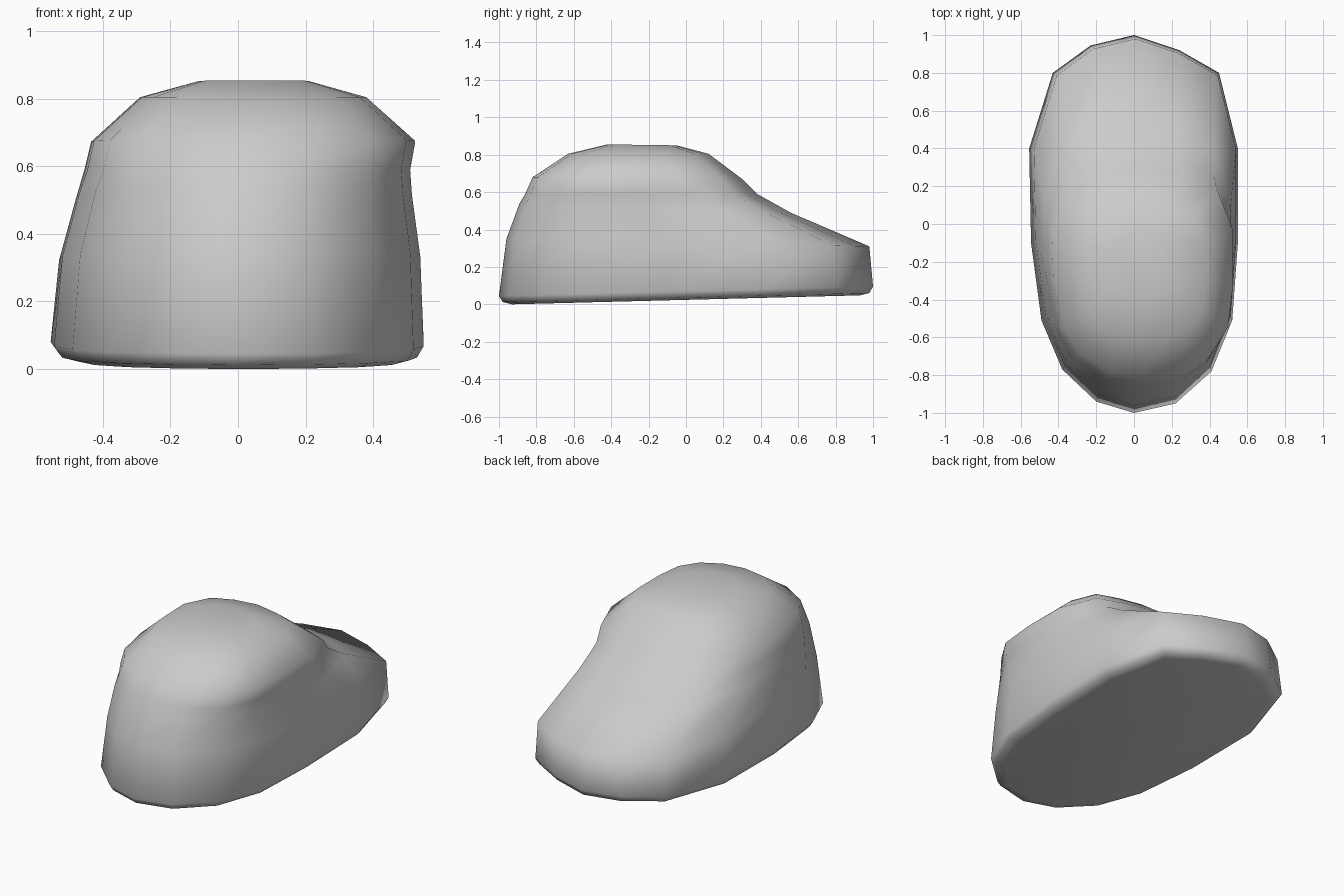
import bpy, bmesh

# Plan outline of the body (16 sides), anticlockwise from the back
outline = [(0, 1), (-0.23, 0.945), (-0.43, 0.80), (-0.555, 0.40),
           (-0.545, -0.10), (-0.49, -0.51), (-0.38, -0.77), (-0.20, -0.94),
           (0, -1), (0.22, -0.95), (0.41, -0.78), (0.52, -0.51),
           (0.55, -0.10), (0.55, 0.40), (0.45, 0.80), (0.24, 0.92)]

# Rings from sole to crown:
# left x, right x, front y, back y, front z, back z
rings = [(-0.48, 0.48, -0.93, 0.93, 0.000, 0.048),
         (-0.53, 0.53, -0.98, 0.98, 0.012, 0.060),
         (-0.555, 0.55, -1.00, 1.00, 0.045, 0.095),
         (-0.53, 0.54, -0.96, 0.98, 0.350, 0.310),
         (-0.48, 0.515, -0.89, 0.56, 0.540, 0.490),
         (-0.455, 0.51, -0.86, 0.38, 0.590, 0.590),
         (-0.435, 0.525, -0.82, 0.30, 0.680, 0.670),
         (-0.29, 0.38, -0.63, 0.12, 0.805, 0.805),
         (-0.12, 0.21, -0.42, -0.05, 0.855, 0.850)]

bm = bmesh.new()


def add_ring(xl, xr, yf, yb, zf, zb):
    verts = []
    for x, y in outline:
        s, t = (x + 0.555) / 1.105, (y + 1) / 2
        verts.append(bm.verts.new((xl + (xr - xl) * s,
                                   yf + (yb - yf) * t,
                                   zf + (zb - zf) * t)))
    return verts


# Skin between neighbouring rings, then close sole and crown
loops = [add_ring(*r) for r in rings]
for a, b in zip(loops, loops[1:]):
    for i in range(len(a)):
        j = (i + 1) % len(a)
        bm.faces.new((a[i], a[j], b[j], b[i]))
bm.faces.new(loops[0])
bm.faces.new(loops[-1])
bmesh.ops.recalc_face_normals(bm, faces=bm.faces)
for f in bm.faces:
    f.smooth = True

mesh = bpy.data.meshes.new("rounded_body")
bm.to_mesh(mesh)
bm.free()
body = bpy.data.objects.new("rounded_body", mesh)
bpy.context.collection.objects.link(body)
